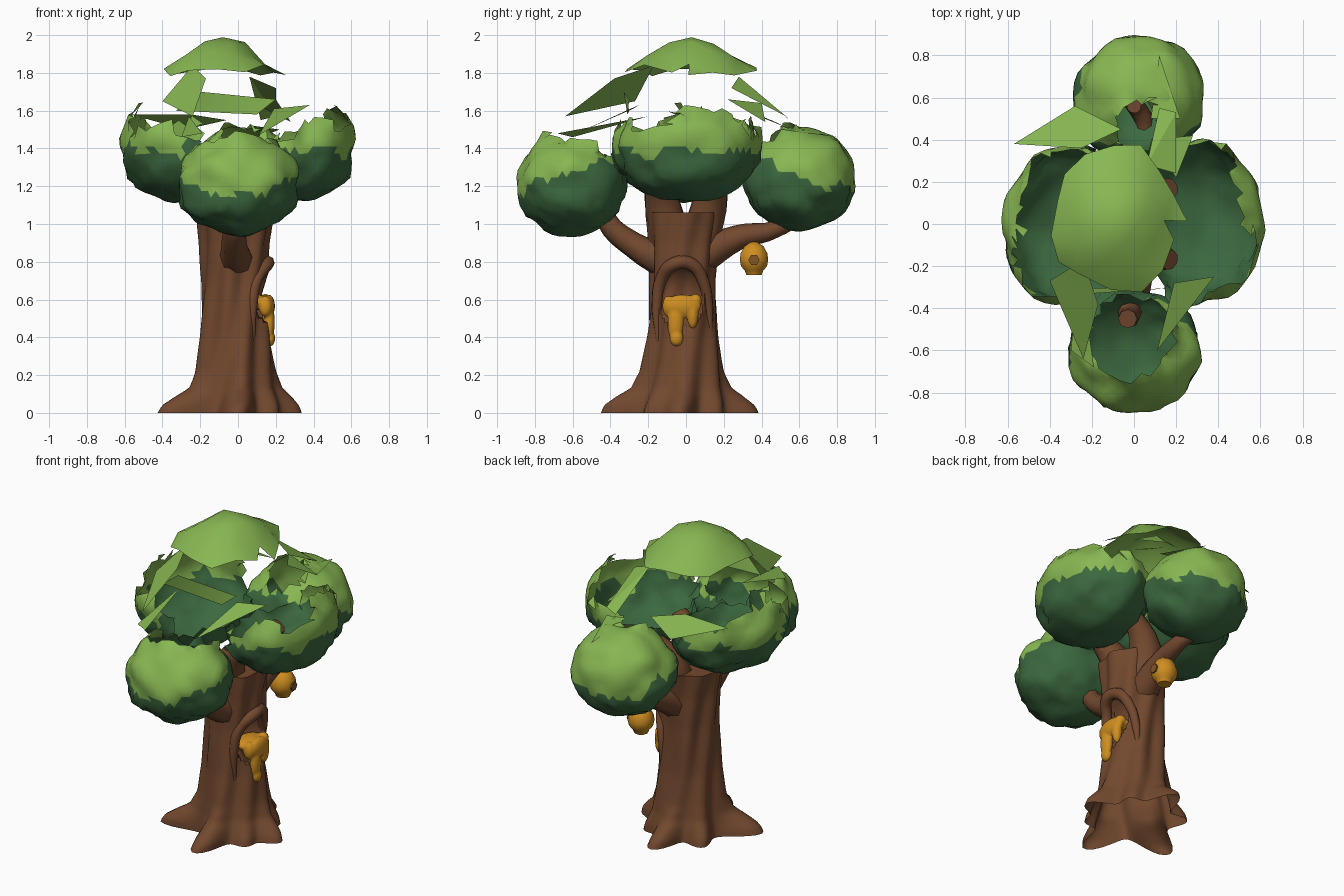
import bpy, bmesh, math, random
from mathutils import Vector, Matrix, noise

random.seed(4)
if "Cube" in bpy.data.objects:
    bpy.data.objects.remove(bpy.data.objects["Cube"])


def material(name, rgb):
    m = bpy.data.materials.new(name)
    m.use_nodes = True
    m.diffuse_color = (*rgb, 1)
    m.node_tree.nodes["Principled BSDF"].inputs["Base Color"].default_value = (*rgb, 1)
    return m


bark = material("bark brown", (0.17, 0.066, 0.028))
light = material("light leaf green", (0.245, 0.475, 0.085))
dark = material("dark leaf green", (0.045, 0.14, 0.05))
honey_mat = material("honey orange", (0.62, 0.27, 0.015))
hole_mat = material("hive hole brown", (0.22, 0.09, 0.02))


def smooth(ob, angle):
    bpy.ops.object.select_all(action="DESELECT")
    ob.select_set(True)
    bpy.context.view_layer.objects.active = ob
    bpy.ops.object.shade_smooth_by_angle(angle=math.radians(angle))


def finish(name, bm, mats, angle=50):
    me = bpy.data.meshes.new(name)
    bm.to_mesh(me)
    bm.free()
    for m in mats:
        me.materials.append(m)
    ob = bpy.data.objects.new(name, me)
    bpy.context.collection.objects.link(ob)
    smooth(ob, angle)
    return ob


def limb(name, points, radii):
    """Tapered bark tube along a path."""
    cu = bpy.data.curves.new(name, "CURVE")
    cu.dimensions = "3D"
    cu.bevel_depth, cu.bevel_resolution, cu.resolution_u = 1, 2, 4
    cu.use_fill_caps = True
    sp = cu.splines.new("BEZIER")
    sp.bezier_points.add(len(points) - 1)
    for bp, p, r in zip(sp.bezier_points, points, radii):
        bp.co, bp.radius = p, r
        bp.handle_left_type = bp.handle_right_type = "AUTO"
    ob = bpy.data.objects.new(name, cu)
    bpy.context.collection.objects.link(ob)
    cu.materials.append(bark)
    bpy.ops.object.select_all(action="DESELECT")
    ob.select_set(True)
    bpy.context.view_layer.objects.active = ob
    bpy.ops.object.convert(target="MESH")
    smooth(bpy.context.object, 50)


# Trunk: fluted rings, open below, with blunt roots and a recessed hollow
PROFILE = [(0, 0.22), (0.1, 0.21), (0.2, 0.2), (0.4, 0.178), (0.7, 0.168), (0.9, 0.178), (1.1, 0.205)]
ROOT_FALL = [(0, 1), (0.04, 0.92), (0.09, 0.6), (0.13, 0.28), (0.22, 0.1), (0.45, 0.04), (1.1, 0)]
ROOTS = [(-5, 0.12), (45, 0.05), (90, 0.17), (140, 0.08), (203, 0.23), (272, 0.21), (320, 0.07)]


def interpolate(table, z):
    for (z0, r0), (z1, r1) in zip(table, table[1:]):
        if z <= z1:
            return r0 + (r1 - r0) * (z - z0) / (z1 - z0)


def trunk_point(a, z):
    twist = a - 0.6 * z
    r = interpolate(PROFILE, z) + 0.009 * math.cos(8 * a - 7 * z) + 0.006 * math.cos(5 * a + 4 * z)
    for deg, length in ROOTS:
        gap = (twist - math.radians(deg) + math.pi) % math.tau - math.pi
        r += length * math.exp(-(gap / 0.29) ** 2) * interpolate(ROOT_FALL, z)
    return Vector((r * math.cos(a) - 0.015, r * math.sin(a) - 0.015, z))


bm = bmesh.new()
SEGS, RINGS = 84, 48
rings = []
for j in range(RINGS + 1):
    z = 1.06 * (j / RINGS) ** 1.15
    ring = []
    for i in range(SEGS):
        p = trunk_point(math.tau * i / SEGS, z)
        d = ((p.y + 0.025) / 0.12) ** 2 + ((z - 0.62) / 0.175) ** 2
        if p.x > 0 and d < 1:
            p.x -= 0.13 * (1 - d) ** 0.6
        ring.append(bm.verts.new(p))
    rings.append(ring)
for lo, hi in zip(rings, rings[1:]):
    for i in range(SEGS):
        k = (i + 1) % SEGS
        bm.faces.new((lo[i], lo[k], hi[k], hi[i]))
bm.faces.new(rings[-1])
finish("trunk", bm, [bark])

# Thick lip arching over the hollow and fading down both sides
ARCH = [(0.13, 0.38), (0.12, 0.55), (0.09, 0.7), (0.03, 0.785), (-0.06, 0.79), (-0.13, 0.71), (-0.155, 0.57), (-0.15, 0.38)]
lip = []
for y, z in ARCH:
    p = trunk_point(math.asin((y + 0.015) / 0.19), z)
    lip.append((p.x - 0.022 + 0.025 * max(0, z - 0.7) / 0.1, y, z))
limb("hollow_lip", lip, [0.008, 0.026, 0.032, 0.036, 0.036, 0.034, 0.028, 0.008])

# Branches and the two forks of the trunk top
limb("front_branch", [(0, -0.06, 0.78), (-0.02, -0.28, 0.89), (-0.02, -0.42, 1.02), (-0.03, -0.45, 1.2)],
     [0.1, 0.068, 0.055, 0.045])
limb("back_branch", [(0, 0.06, 0.82), (0.03, 0.28, 0.93), (0.05, 0.48, 0.975), (0, 0.57, 1.05), (0, 0.56, 1.3)],
     [0.1, 0.066, 0.045, 0.045, 0.035])
for name, side in (("front", -1), ("back", 1)):
    limb(name + "_fork", [(0, side * 0.07, 0.9), (0.02, side * 0.125, 1.1), (0.17, side * 0.17, 1.28)],
         [0.11, 0.1, 0.05])


# Foliage clumps: dark below, light above, with a ragged opening
def clump(name, centre, radii, split, is_open, detail=4):
    bm = bmesh.new()
    bmesh.ops.create_icosphere(bm, subdivisions=detail, radius=1)
    c, r = Vector(centre), Vector(radii)
    for v in bm.verts:
        n = v.co.copy()
        bump = 1 + 0.1 * noise.noise(n * 2.2 + c * 7)
        ragged = 0.035 if abs(n.z + 0.45) < 0.3 else 0.008
        bump += random.uniform(-ragged, ragged)
        v.co = c + Vector((n.x * r.x, n.y * r.y, n.z * r.z)) * bump
    gone = [f for f in bm.faces if is_open(f.calc_center_median())]
    bmesh.ops.delete(bm, geom=gone, context="FACES")
    for v in bm.verts:
        if v.is_boundary:
            v.co += Vector((random.uniform(-0.02, 0.02), random.uniform(-0.02, 0.02), random.uniform(-0.02, 0.04)))
    for f in bm.faces:
        p = f.calc_center_median()
        f.material_index = int(p.z + 0.1 * noise.noise(p * 8) > split(p))
    return finish(name, bm, [dark, light])


def side_open(p):
    rim = 1.48 + max(0, 0.12 - 0.4 * abs(p.y)) + 0.12 * noise.noise(p * 5)
    return p.z > rim or (abs(p.x) < 0.2 and p.z > 1.33)


def front_open(p):
    return p.z > 1.22 and (p.x + 0.02) ** 2 + (p.y + 0.54) ** 2 < 0.2 ** 2


def back_open(p):
    return p.z > 1.3 and (p.x - 0.02) ** 2 + (p.y - 0.46) ** 2 < 0.11 ** 2


def side_split(p):
    return 1.38 if abs(p.x) > 0.3 else 1.41


def end_split(p):
    return 1.17 + 0.4 * (0.87 - abs(p.y))


def crown_split(p):
    return 0


def crown_open(p):
    return p.z < 1.81 or p.x > 0.2 or abs(p.y - 0.01) > 0.35 + 0.08 * noise.noise(p * 6)


clump("left_foliage", (0.3, 0, 1.41), (0.32, 0.39, 0.29), side_split, side_open)
clump("right_foliage", (-0.3, -0.01, 1.41), (0.32, 0.39, 0.29), side_split, side_open)
clump("front_foliage", (0, -0.61, 1.21), (0.32, 0.29, 0.27), end_split, front_open)
clump("back_foliage", (0.03, 0.6, 1.24), (0.31, 0.3, 0.27), end_split, back_open)
clump("crown_foliage", (-0.08, 0.03, 1.44), (0.45, 0.48, 0.52), crown_split, crown_open, 3)

# Loose leaf sheets linking the crown with the clumps
SHEETS = [
    [(-0.24, -0.17, 1.84), (-0.4, -0.27, 1.65), (-0.24, -0.64, 1.57), (-0.17, -0.38, 1.77)],
    [(0.38, -0.25, 1.63), (0.19, -0.28, 1.61), (0.11, -0.6, 1.47)],
    [(-0.57, 0.38, 1.58), (-0.28, 0.56, 1.5), (-0.06, 0.45, 1.55), (-0.25, 0.36, 1.58)],
    [(0.06, 0.28, 1.78), (0.2, 0.24, 1.72), (0.2, 0.53, 1.57), (0.12, 0.55, 1.55)],
    [(-0.33, -0.3, 1.6), (-0.2, -0.33, 1.7), (0.2, -0.3, 1.66), (0.1, -0.31, 1.58)],
    [(0.08, 0.5, 1.52), (0.12, 0.8, 1.46), (0.22, 0.5, 1.5)],
    [(-0.3, -0.6, 1.46), (-0.26, -0.2, 1.57), (-0.19, -0.68, 1.48)],
    [(0.2, 0.22, 1.66), (0.08, 0.4, 1.64), (0.28, 0.42, 1.54)],
]
bm = bmesh.new()
for sheet in SHEETS:
    bm.faces.new([bm.verts.new(p) for p in sheet])
bmesh.ops.triangulate(bm, faces=bm.faces[:])
finish("leaf_sheets", bm, [light], 30)

# Honey pool with drips, fused into one skin
bm = bmesh.new()
BLOBS = [((0.1, -0.02, 0.585), (0.08, 0.105, 0.04)), ((0.16, -0.02, 0.565), (0.036, 0.1, 0.062)),
         ((0.165, -0.055, 0.48), (0.03, 0.043, 0.11)), ((0.168, -0.05, 0.395), (0.03, 0.037, 0.043)),
         ((0.16, 0.035, 0.53), (0.032, 0.032, 0.085)), ((0.145, -0.095, 0.565), (0.035, 0.03, 0.055)),
         ((0.145, 0.05, 0.595), (0.035, 0.034, 0.035))]
for c, s in BLOBS:
    bmesh.ops.create_uvsphere(bm, u_segments=16, v_segments=10, radius=1,
                              matrix=Matrix.LocRotScale(Vector(c), None, Vector(s)))
honey = finish("honey", bm, [honey_mat], 60)
mod = honey.modifiers.new("fuse", "REMESH")
mod.mode, mod.voxel_size, mod.use_smooth_shade = "VOXEL", 0.009, True

# Hive: rounded lathe with an entrance disc, hanging from a cord
HX, HY, SIDES = 0.07, 0.36, 10
HIVE = [(0.042, 0.73), (0.052, 0.755), (0.072, 0.775), (0.079, 0.81), (0.074, 0.845), (0.055, 0.88), (0.018, 0.905)]
bm = bmesh.new()
rings = [[bm.verts.new((HX + r * math.cos(math.tau * i / SIDES), HY + r * math.sin(math.tau * i / SIDES), z))
          for i in range(SIDES)] for r, z in HIVE]
for lo, hi in zip(rings, rings[1:]):
    for i in range(SIDES):
        k = (i + 1) % SIDES
        bm.faces.new((lo[i], lo[k], hi[k], hi[i]))
bm.faces.new(reversed(rings[0]))
bm.faces.new(rings[-1])
finish("hive", bm, [honey_mat], 50)
bm = bmesh.new()
bmesh.ops.create_cone(bm, cap_ends=True, segments=6, radius1=0.03, radius2=0.03, depth=0.009,
                      matrix=Matrix.Translation((HX + 0.078, HY, 0.81)) @ Matrix.Rotation(math.pi / 2, 4, "Y"))
finish("hive_entrance", bm, [hole_mat], 30)
limb("hive_cord", [(HX, HY, 0.89), (HX, HY, 0.94), (HX - 0.03, HY, 1.0)], [0.01, 0.009, 0.012])
